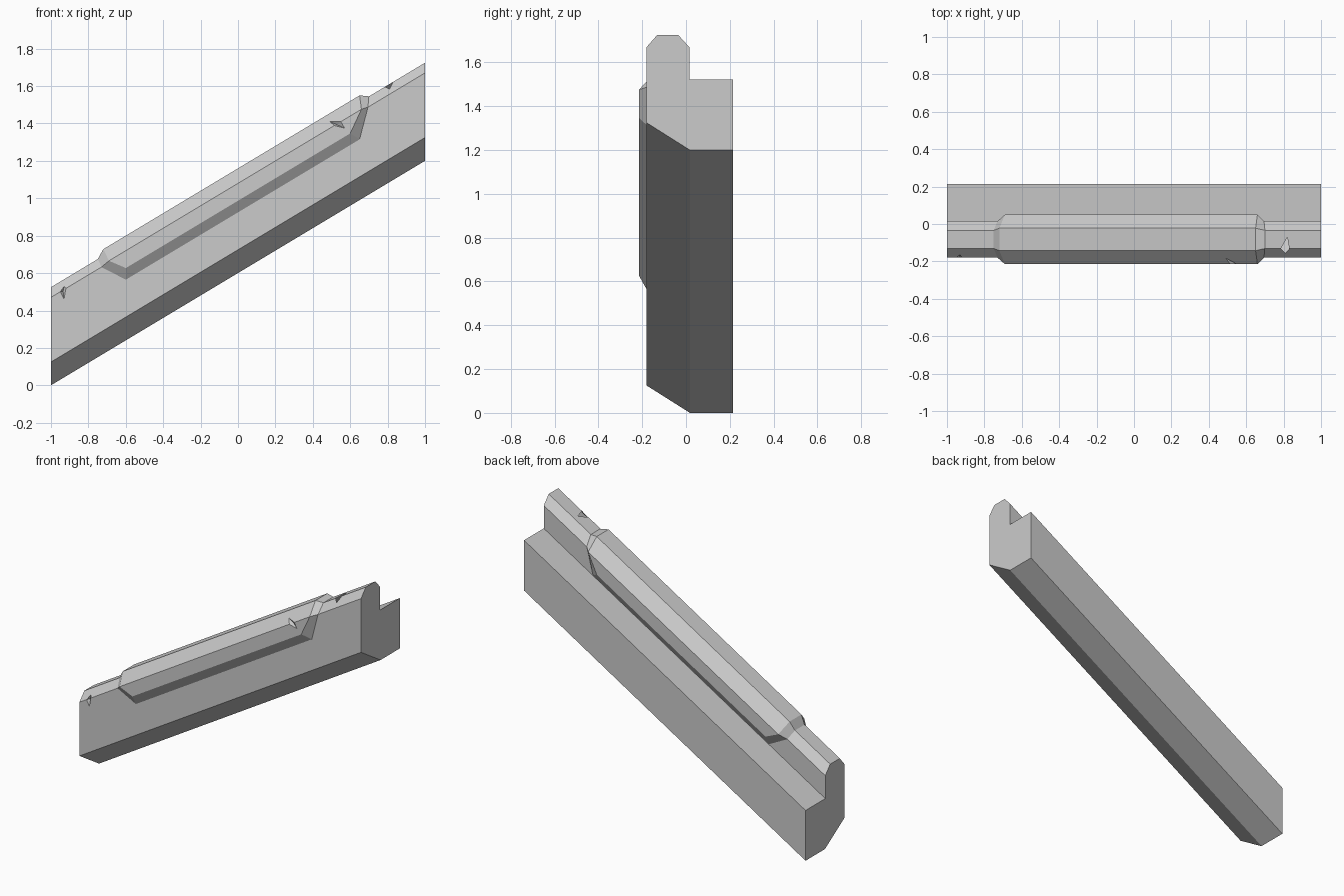
import bpy, bmesh

if "Cube" in bpy.data.objects:
    bpy.data.objects.remove(bpy.data.objects["Cube"])

SLOPE = 0.6


def ramp(x, y, h):
    """Point at height h above the sloping underside."""
    return (x, y, h + SLOPE * (x + 1))


def finish(bm, name):
    bmesh.ops.recalc_face_normals(bm, faces=bm.faces)
    me = bpy.data.meshes.new(name)
    bm.to_mesh(me)
    bm.free()
    ob = bpy.data.objects.new(name, me)
    bpy.context.collection.objects.link(ob)
    return ob


def chip(target, name, points):
    """Cut a small convex gash out of the target."""
    bm = bmesh.new()
    for p in points:
        bm.verts.new(ramp(*p))
    bmesh.ops.convex_hull(bm, input=bm.verts)
    cutter = finish(bm, name)
    mod = target.modifiers.new(name, 'BOOLEAN')
    mod.operation = 'DIFFERENCE'
    mod.solver = 'EXACT'
    mod.object = cutter
    bpy.context.view_layer.objects.active = target
    bpy.ops.object.modifier_apply(modifier=mod.name)
    bpy.data.objects.remove(cutter)


# Sloping rail: one stepped profile swept along the slope
profile = [(0.215, 0), (0.018, 0), (-0.18, 0.125), (-0.18, 0.47), (-0.132, 0.525),
           (-0.035, 0.525), (0.015, 0.47), (0.015, 0.323), (0.215, 0.323)]
bm = bmesh.new()
lo, hi = ([bm.verts.new(ramp(x, y, h)) for y, h in profile] for x in (-1, 1))
bm.faces.new(lo)
bm.faces.new(hi)
for i in range(len(profile)):
    j = (i + 1) % len(profile)
    bm.faces.new((lo[i], lo[j], hi[j], hi[i]))
rail = finish(bm, "sloping_rail")

# Raised cap: half section (side, edge, top) mirrored across the ridge
MID = -0.0825


def ring(bm, xs, half):
    front = [(x, MID - w, h) for x, (w, h) in zip(xs, half)]
    back = [(x, MID + w, h) for x, (w, h) in zip(xs, half)][::-1]
    return [bm.verts.new(ramp(*p)) for p in front + back]


base = [(0.0975, 0.325), (0.0975, 0.47), (0.0485, 0.525)]
outer = [(0.1325, 0.387), (0.1325, 0.48), (0.06, 0.56)]
bm = bmesh.new()
bl = ring(bm, (-0.60, -0.73, -0.75), base)
ol = ring(bm, (-0.60, -0.69, -0.72), outer)
orr = ring(bm, (0.60, 0.66, 0.65), outer)
br = ring(bm, (0.65, 0.695, 0.70), base)
for a, b in ((bl, ol), (ol, orr), (orr, br)):
    for i in range(5):
        bm.faces.new((a[i], a[i + 1], b[i + 1], b[i]))
for i in (0, 5):
    bm.faces.new((bl[i], ol[i], orr[i], br[i]))
bm.faces.new((bl[0], bl[5], br[5], br[0]))
bm.faces.new(bl)
bm.faces.new(br)
cap = finish(bm, "raised_cap")

# Chips in the edges: rim points, outside point, deepest point
chip(rail, "low_chip", [(-0.95, -0.18, 0.47), (-0.92, -0.18, 0.47), (-0.93, -0.165, 0.487),
                        (-0.93, -0.18, 0.42), (-0.935, -0.23, 0.50), (-0.935, -0.16, 0.463)])
chip(rail, "high_chip", [(0.785, -0.132, 0.525), (0.83, -0.132, 0.525), (0.82, -0.07, 0.525),
                         (0.81, -0.155, 0.4985), (0.81, -0.15, 0.57), (0.81, -0.122, 0.495)])
chip(cap, "cap_chip", [(0.515, -0.215, 0.48), (0.55, -0.215, 0.48), (0.49, -0.182, 0.5164),
                       (0.57, -0.215, 0.433), (0.53, -0.26, 0.52), (0.53, -0.193, 0.475)])
